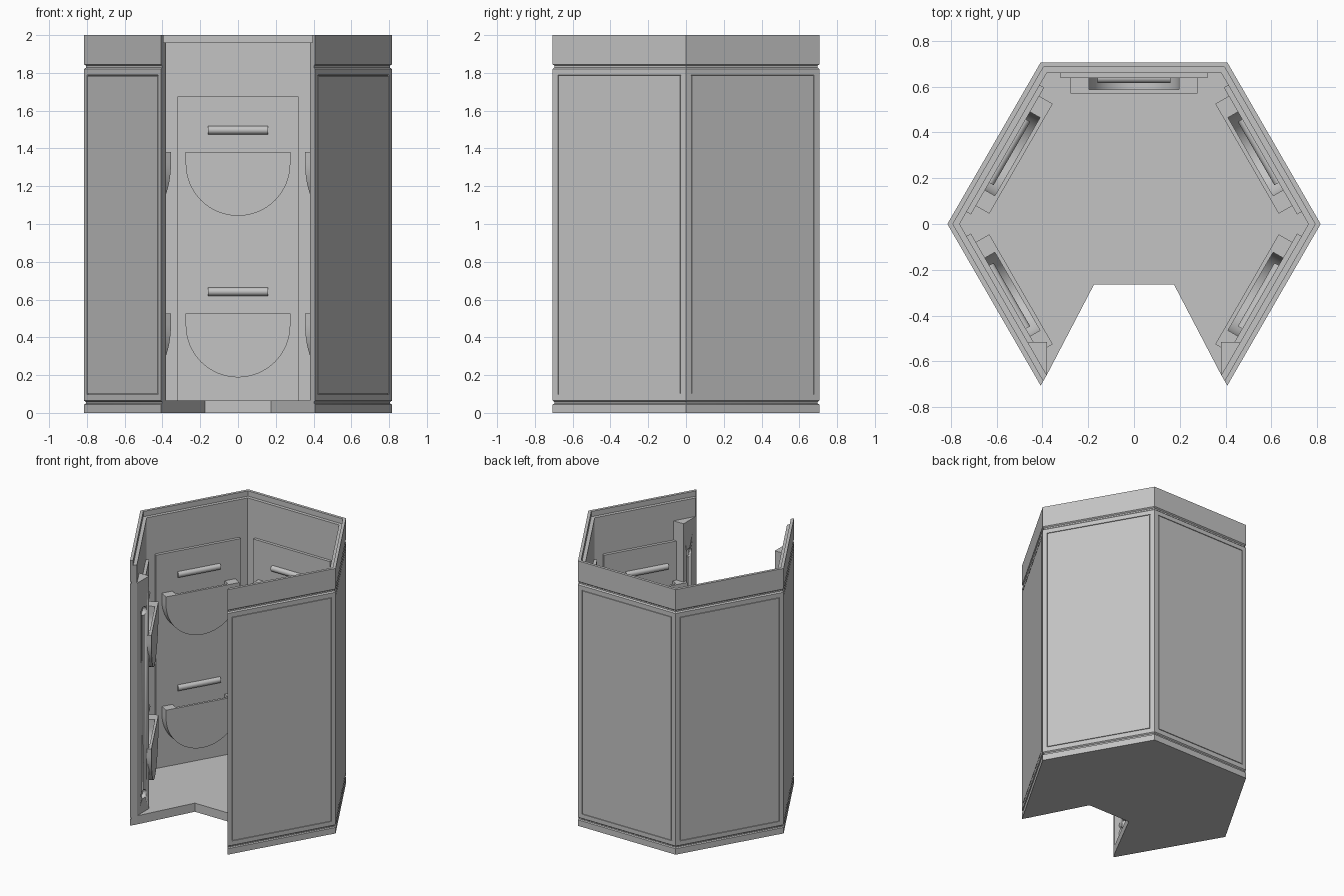
import bpy, bmesh, math
from mathutils import Matrix

if "Cube" in bpy.data.objects:
    bpy.data.objects.remove(bpy.data.objects["Cube"], do_unlink=True)

grey = bpy.data.materials.new("plain grey")
grey.use_nodes = True
grey.diffuse_color = (0.55, 0.55, 0.55, 1)
grey.node_tree.nodes["Principled BSDF"].inputs["Base Color"].default_value = (0.55, 0.55, 0.55, 1)

APOTHEM = 0.706
INNER = 0.66
FLOOR = 0.065
PANEL_FACE = 0.638
TAN30 = math.tan(math.radians(30))


def finish(bm, name, turn=0):
    """Turn bmesh data into a shaded object rotated about the centre."""
    bmesh.ops.recalc_face_normals(bm, faces=bm.faces)
    mesh = bpy.data.meshes.new(name)
    bm.to_mesh(mesh)
    bm.free()
    mesh.materials.append(grey)
    ob = bpy.data.objects.new(name, mesh)
    bpy.context.collection.objects.link(ob)
    ob.rotation_euler.z = math.radians(turn)
    bpy.ops.object.select_all(action='DESELECT')
    ob.select_set(True)
    bpy.context.view_layer.objects.active = ob
    bpy.ops.object.shade_smooth_by_angle(angle=math.radians(30))
    return ob


def extrude_outline(bm, points, offset):
    """Extrude a closed 3D outline along an offset."""
    face = bm.faces.new([bm.verts.new(p) for p in points])
    new = bmesh.ops.extrude_face_region(bm, geom=[face])["geom"]
    verts = [v for v in new if isinstance(v, bmesh.types.BMVert)]
    bmesh.ops.translate(bm, verts=verts, vec=offset)


def wall_ring():
    """Five mitred walls swept from one section, open at the front."""
    lip = APOTHEM - 0.021
    groove = APOTHEM - 0.009
    section = [(APOTHEM, 0), (APOTHEM, 0.045), (groove, 0.05), (groove, 0.058),
               (APOTHEM, FLOOR), (APOTHEM, 1.82), (groove, 1.828), (groove, 1.838),
               (APOTHEM, 1.845), (APOTHEM, 2), (lip, 2), (lip, 1.96),
               (INNER, 1.96), (INNER, 0)]
    bm = bmesh.new()
    rings = []
    for i in range(6):
        a = math.radians(-60 + 60 * i)
        a = a if i else math.radians(-60)
        scale = 1 / math.cos(math.radians(30))
        rings.append([bm.verts.new((r * scale * math.cos(a), r * scale * math.sin(a), z))
                      for r, z in section])
    n = len(section)
    outer = []
    for a, b in zip(rings, rings[1:]):
        for k in range(n):
            m = (k + 1) % n
            face = bm.faces.new((a[k], b[k], b[m], a[m]))
            if k == 4:
                outer.append(face)
    bm.faces.new(rings[0])
    bm.faces.new(rings[-1][::-1])
    bmesh.ops.recalc_face_normals(bm, faces=bm.faces)
    # Fine grooved border on every outer panel
    for width, depth in ((0.045, 0), (0.001, -0.005), (0.006, 0), (0.001, 0.005)):
        bmesh.ops.inset_individual(bm, faces=outer, thickness=width, depth=depth)
    return finish(bm, "outer_walls")


def floor_plate():
    r = INNER / math.cos(math.radians(30))
    pts = [(r * math.cos(math.radians(a)), r * math.sin(math.radians(a)), 0)
           for a in range(-60, 241, 60)]
    pts += [(-0.175, -0.265, 0), (0.175, -0.265, 0)]
    bm = bmesh.new()
    extrude_outline(bm, pts, (0, 0, FLOOR))
    return finish(bm, "floor")


def u_shape(radius, top, y, steps=32):
    """Half disc with a short straight rim, flat side up."""
    arc = [(radius * math.cos(math.pi * i / steps), y,
            top - 0.06 - radius * math.sin(math.pi * i / steps)) for i in range(steps + 1)]
    return [(radius, y, top)] + arc + [(-radius, y, top)]


def inner_panel(turn):
    bm = bmesh.new()
    pts = [(x, INNER, z) for x, z in
           ((-0.32, FLOOR), (0.32, FLOOR), (0.32, 1.675), (-0.32, 1.675))]
    extrude_outline(bm, pts, (0, PANEL_FACE - INNER, 0))
    finish(bm, "inner_panel", turn)


def pocket(top, turn):
    bm = bmesh.new()
    # Front plate
    extrude_outline(bm, u_shape(0.277, top, 0.57), (0, 0.018, 0))
    # Curved rim holding the plate off the panel
    rim = u_shape(0.277, top, 0.588) + u_shape(0.197, top, 0.588)[::-1]
    extrude_outline(bm, rim, (0, PANEL_FACE - 0.588, 0))
    finish(bm, "pocket", turn)


def handle(z, turn):
    bm = bmesh.new()
    place = Matrix.Translation((0, PANEL_FACE, z)) @ Matrix.Rotation(math.pi / 2, 4, 'Y')
    bmesh.ops.create_cone(bm, cap_ends=True, segments=24, radius1=0.022, radius2=0.022,
                          depth=0.32, matrix=place)
    finish(bm, "handle_bar", turn)


def end_post(side):
    """Wedge at the open edge with two shallow round holes."""
    x = INNER * TAN30
    pts = [(side * x, -INNER, FLOOR), (side * x, -0.515, FLOOR),
           (side * (x + 0.145 * TAN30), -0.515, FLOOR)]
    bm = bmesh.new()
    extrude_outline(bm, pts, (0, 0, 1.755))
    post = finish(bm, "left_end_post" if side > 0 else "right_end_post")
    bm = bmesh.new()
    for z in (0.2, 1.58):
        place = Matrix.Translation((side * x, -0.58, z)) @ Matrix.Rotation(math.pi / 2, 4, 'Y')
        bmesh.ops.create_cone(bm, cap_ends=True, segments=24, radius1=0.032, radius2=0.032,
                              depth=0.06, matrix=place)
    cutter = finish(bm, "post_hole_cutter")
    cutter.hide_render = True
    cutter.hide_viewport = True
    cutter.display_type = 'WIRE'
    cut = post.modifiers.new("holes", 'BOOLEAN')
    cut.object = cutter
    cut.operation = 'DIFFERENCE'
    cut.solver = 'EXACT'


wall_ring()
floor_plate()
for turn in (-120, -60, 0, 60, 120):
    inner_panel(turn)
    for top in (0.525, 1.38):
        pocket(top, turn)
        handle(top + 0.117, turn)
for side in (-1, 1):
    end_post(side)
